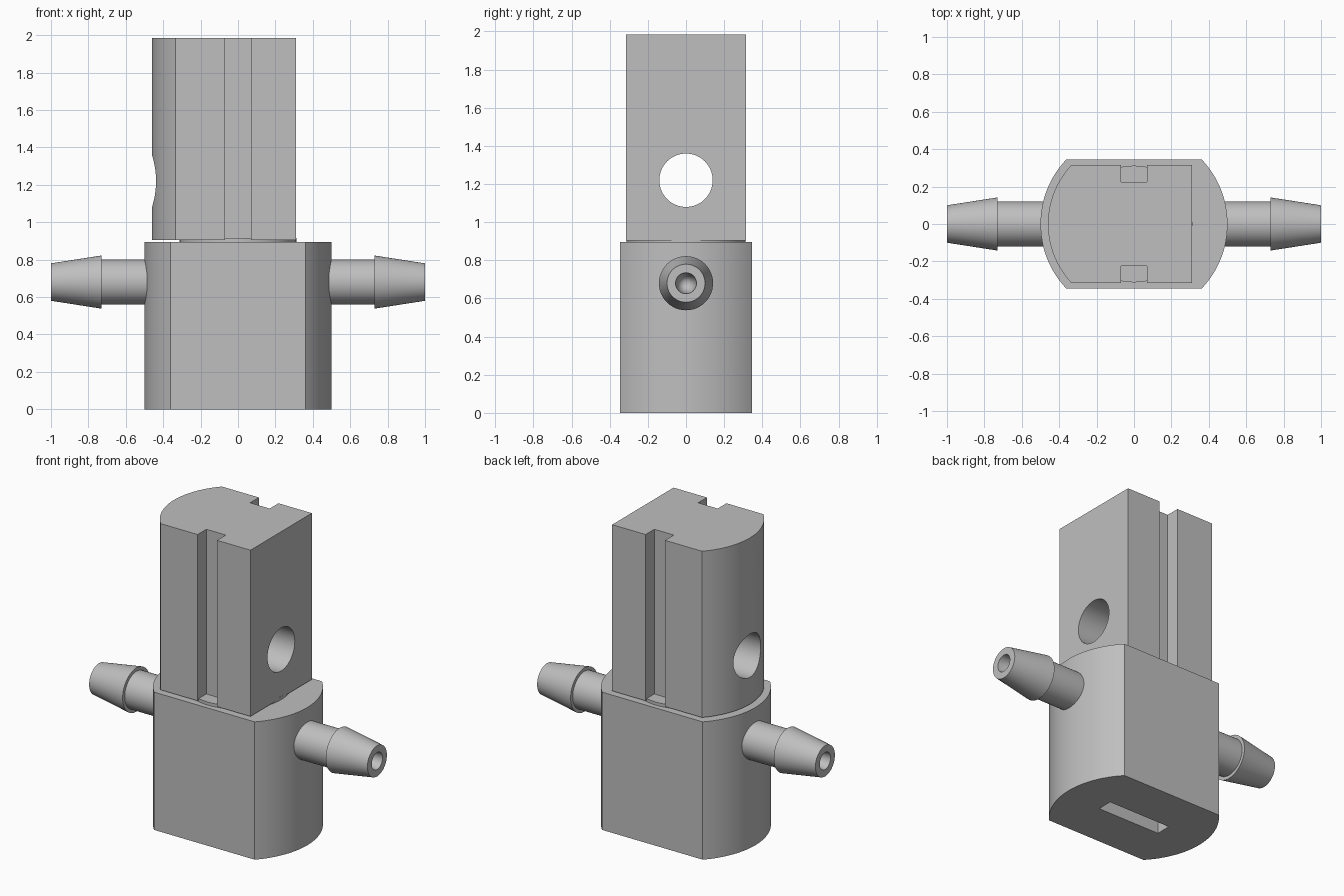
import bpy, bmesh, math
from mathutils import Matrix

cube = bpy.data.objects.get("Cube")
if cube:
    bpy.data.objects.remove(cube, do_unlink=True)

GREY = (0.52, 0.52, 0.52, 1)
grey = bpy.data.materials.new("light grey")
grey.use_nodes = True
grey.diffuse_color = GREY
grey.node_tree.nodes["Principled BSDF"].inputs["Base Color"].default_value = GREY


def finish(name, bm):
    bmesh.ops.recalc_face_normals(bm, faces=bm.faces)
    mesh = bpy.data.meshes.new(name)
    bm.to_mesh(mesh)
    bm.free()
    mesh.materials.append(grey)
    ob = bpy.data.objects.new(name, mesh)
    bpy.context.collection.objects.link(ob)
    return ob


def select(ob):
    bpy.ops.object.select_all(action='DESELECT')
    ob.select_set(True)
    bpy.context.view_layer.objects.active = ob


def smooth(ob):
    select(ob)
    bpy.ops.object.shade_smooth_by_angle(angle=math.radians(25))


def extrude(name, outline, z0, z1):
    bm = bmesh.new()
    face = bm.faces.new([bm.verts.new((x, y, z0)) for x, y in outline])
    top = bmesh.ops.extrude_face_region(bm, geom=[face])["geom"]
    verts = [v for v in top if isinstance(v, bmesh.types.BMVert)]
    bmesh.ops.translate(bm, verts=verts, vec=(0, 0, z1 - z0))
    return finish(name, bm)


def arc(radius, half_width, side, steps=32):
    """Rounded end of a flattened cylinder, side +1 or -1 along x."""
    a = math.asin(half_width / radius)
    angles = [a * (2 * i / steps - 1) for i in range(steps + 1)]
    return [(side * radius * math.cos(t), side * radius * math.sin(t)) for t in angles]


def cut(ob, cutter):
    mod = ob.modifiers.new("cut", 'BOOLEAN')
    mod.operation = 'DIFFERENCE'
    mod.solver = 'EXACT'
    mod.object = cutter
    select(ob)
    bpy.ops.object.modifier_apply(modifier=mod.name)
    bpy.data.objects.remove(cutter, do_unlink=True)


def cylinder(name, radius, depth, matrix):
    bm = bmesh.new()
    bmesh.ops.create_cone(bm, cap_ends=True, segments=64, radius1=radius,
                          radius2=radius, depth=depth, matrix=matrix)
    return finish(name, bm)


# Lower body: flattened cylinder with a slot in its underside
body = extrude("lower_body", arc(0.5, 0.345, 1) + arc(0.5, 0.345, -1), 0, 0.895)
slot = extrude("slot_cutter", [(-0.225, -0.05), (0.225, -0.05), (0.225, 0.05), (-0.225, 0.05)], -0.1, 0.6)
cut(body, slot)
smooth(body)

# Thin round neck between body and block
smooth(cylinder("neck", 0.312, 0.03, Matrix.Translation((0, 0, 0.9))))

# Upper block: one rounded side, one flat side, grooves front and back
W, G, D, X = 0.315, 0.07, 0.225, 0.31
front = [(-G, -W), (-G, -D), (G, -D), (G, -W), (X, -W)]
back = [(x, -y) for x, y in reversed(front)]
block = extrude("upper_block", arc(0.46, W, -1) + front + back, 0.905, 1.985)
hole = cylinder("hole_cutter", 0.14, 2,
                Matrix.Translation((0, 0, 1.22)) @ Matrix.Rotation(math.pi / 2, 4, 'Y'))
cut(block, hole)
smooth(block)

# Barbed hose fittings with tapered bores
PROFILE = [(0.45, 0), (0.45, 0.12), (0.73, 0.12), (0.73, 0.142),
           (1, 0.1), (1, 0.055), (0.5, 0)]
for name, side in (("left_fitting", 1), ("right_fitting", -1)):
    bm = bmesh.new()
    verts = [bm.verts.new((side * x, 0, 0.68 + r)) for x, r in PROFILE]
    edges = [bm.edges.new(pair) for pair in zip(verts, verts[1:])]
    bmesh.ops.spin(bm, geom=verts + edges, cent=(0, 0, 0.68), axis=(1, 0, 0),
                   angle=2 * math.pi, steps=48)
    bmesh.ops.remove_doubles(bm, verts=bm.verts, dist=0.0005)
    smooth(finish(name, bm))
